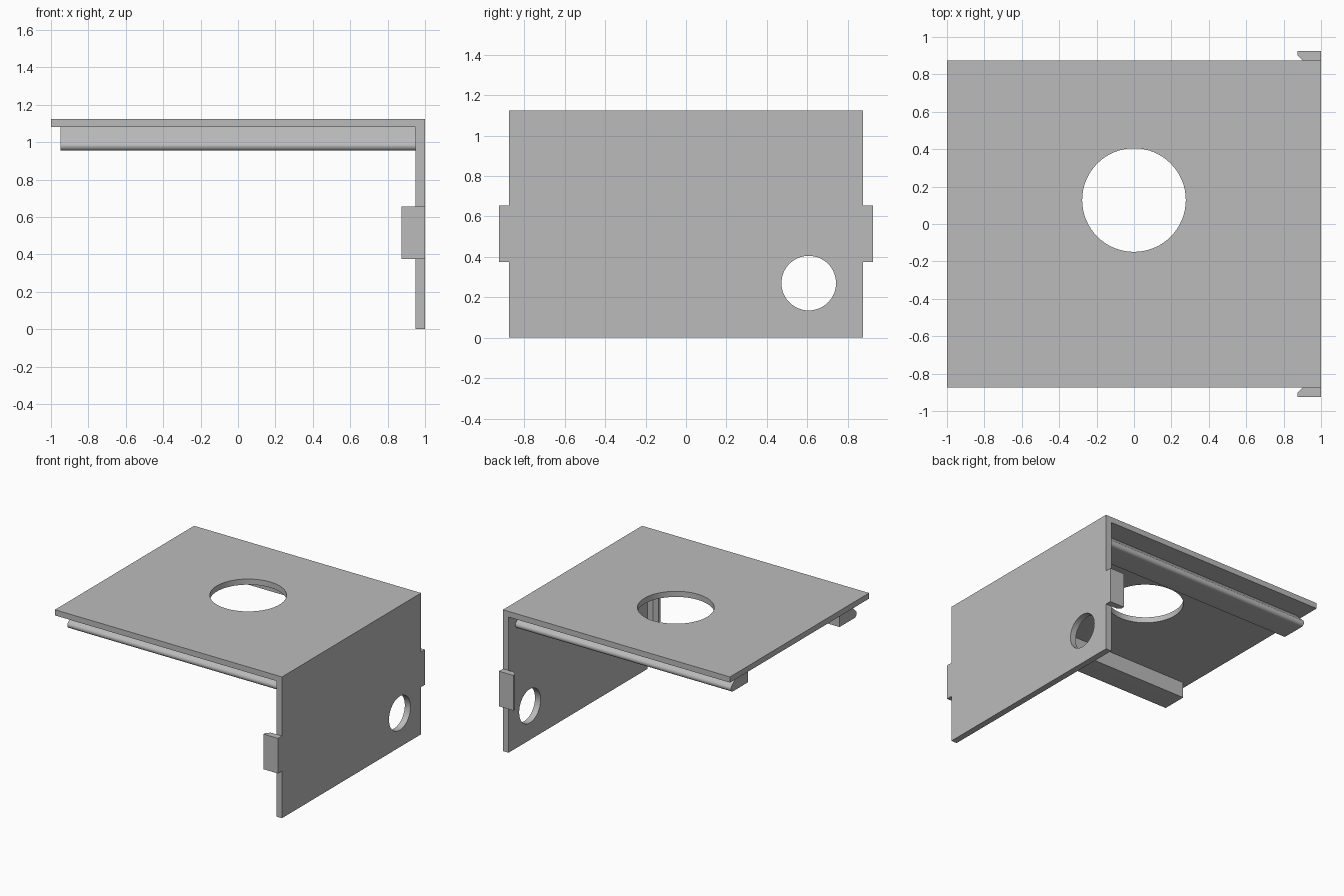
import bpy
import bmesh
import math
from mathutils import Vector

cube = bpy.data.objects.get("Cube")
if cube:
    bpy.data.objects.remove(cube, do_unlink=True)

grey = bpy.data.materials.new("plain grey")
grey.use_nodes = True
grey.diffuse_color = (0.5, 0.5, 0.5, 1)
grey.node_tree.nodes["Principled BSDF"].inputs["Base Color"].default_value = (0.5, 0.5, 0.5, 1)

HALF_Y = 0.875            # half depth of the bracket
TOP, UNDER = 1.125, 1.08  # top plate faces
WALL = 0.95               # inner face of the side wall


def prism(name, points, offset):
    """Extrude a closed profile of 3D points along an offset."""
    bm = bmesh.new()
    face = bm.faces.new([bm.verts.new(p) for p in points])
    new = bmesh.ops.extrude_face_region(bm, geom=[face])["geom"]
    bmesh.ops.translate(bm, vec=Vector(offset),
                        verts=[v for v in new if isinstance(v, bmesh.types.BMVert)])
    bmesh.ops.recalc_face_normals(bm, faces=bm.faces)
    mesh = bpy.data.meshes.new(name)
    bm.to_mesh(mesh)
    bm.free()
    mesh.materials.append(grey)
    obj = bpy.data.objects.new(name, mesh)
    bpy.context.collection.objects.link(obj)
    return obj


def activate(obj):
    bpy.ops.object.select_all(action="DESELECT")
    obj.select_set(True)
    bpy.context.view_layer.objects.active = obj


def smooth(obj):
    activate(obj)
    bpy.ops.object.shade_smooth_by_angle(angle=math.radians(30))


def cut_hole(obj, radius, location, rotation):
    """Cut a round hole through a plate."""
    bpy.ops.mesh.primitive_cylinder_add(vertices=64, radius=radius, depth=0.3,
                                        location=location, rotation=rotation)
    cutter = bpy.context.object
    cutter.hide_render = True
    cutter.data.materials.append(grey)
    activate(obj)
    mod = obj.modifiers.new("hole", "BOOLEAN")
    mod.object = cutter
    mod.solver = "EXACT"
    bpy.ops.object.modifier_apply(modifier=mod.name)
    bpy.data.objects.remove(cutter, do_unlink=True)


# Bent plate: top panel and side wall from one L profile
outline = [(-1, TOP), (1, TOP), (1, 0), (WALL, 0), (WALL, UNDER), (-1, UNDER)]
panel = prism("bent_panel", [(x, -HALF_Y, z) for x, z in outline], (0, 2 * HALF_Y, 0))
cut_hole(panel, 0.277, (0, 0.128, TOP), (0, 0, 0))
cut_hole(panel, 0.135, (1, 0.607, 0.27), (0, math.pi / 2, 0))
smooth(panel)

# Rail profile: straight inside, rounded lower lip, sloped outside
RADIUS, LIP_Y, BOTTOM = 0.026, 0.765, 0.955
rail = [(0.703, UNDER), (0.575, UNDER), (0.575, BOTTOM)]
for i in range(13):
    a = math.radians(-90 + 135 * i / 12)
    rail.append((LIP_Y + RADIUS * math.cos(a), BOTTOM + RADIUS + RADIUS * math.sin(a)))

# Hooked tab profile
tab = [(1, HALF_Y), (1, 0.925), (0.873, 0.925), (0.873, 0.902), (0.902, HALF_Y)]

# Matching rails and tabs on both sides
for side, label in ((-1, "front"), (1, "back")):
    smooth(prism(label + "_rail", [(-WALL, side * y, z) for y, z in rail], (2 * WALL, 0, 0)))
    prism(label + "_tab", [(x, side * y, 0.375) for x, y in tab], (0, 0, 0.28))
